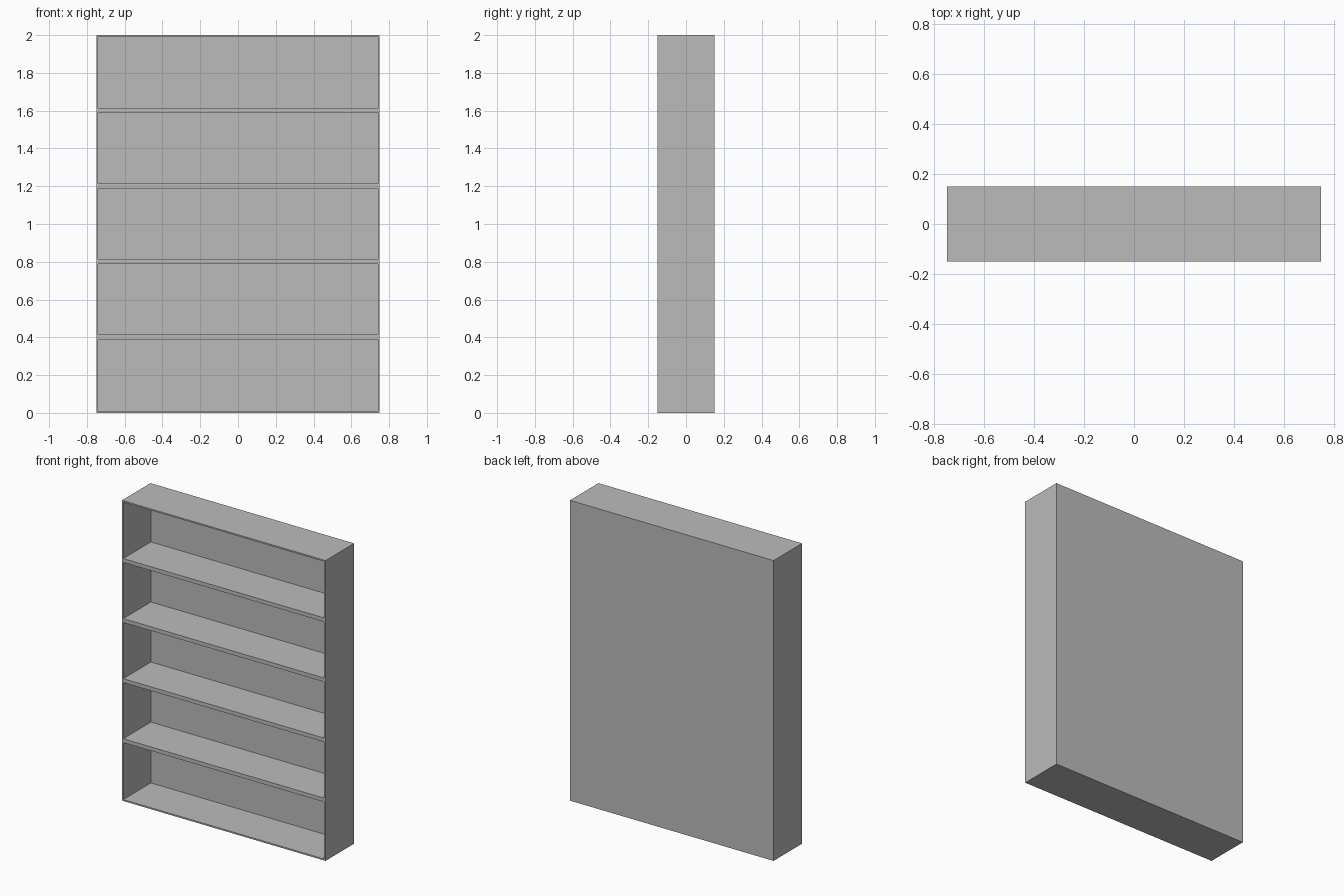
import bpy
import bmesh
from mathutils import Matrix, Vector

default = bpy.data.objects.get("Cube")
if default:
    bpy.data.objects.remove(default, do_unlink=True)

WIDTH, DEPTH, HEIGHT = 1.5, 0.3, 2.0
PANEL = 0.01        # outer casing thickness
SHELF = 0.026       # shelf board thickness
BAYS = 5

# Single painted finish
COLOR = (0.5, 0.5, 0.5, 1.0)
paint = bpy.data.materials.new("grey_paint")
paint.use_nodes = True
paint.diffuse_color = COLOR
paint.node_tree.nodes["Principled BSDF"].inputs["Base Color"].default_value = COLOR


def board(name, size, center):
    """Add a flat-sided board with the given size and center."""
    bm = bmesh.new()
    bmesh.ops.create_cube(bm, size=1.0, matrix=Matrix.Diagonal((*size, 1.0)))
    mesh = bpy.data.meshes.new(name)
    bm.to_mesh(mesh)
    bm.free()
    mesh.materials.append(paint)
    obj = bpy.data.objects.new(name, mesh)
    obj.location = center
    bpy.context.collection.objects.link(obj)
    return obj


# Casing: an open-fronted box with the inside hollowed out as one shell
bm = bmesh.new()
bmesh.ops.create_cube(bm, size=1.0, matrix=Matrix.Diagonal((WIDTH, DEPTH, HEIGHT, 1.0)))
front = min(bm.faces, key=lambda f: f.calc_center_median().y)
bmesh.ops.inset_individual(bm, faces=[front], thickness=PANEL, use_even_offset=True)
pushed = bmesh.ops.extrude_discrete_faces(bm, faces=[front])["faces"]
bmesh.ops.translate(bm, verts=pushed[0].verts[:], vec=Vector((0, DEPTH - PANEL, 0)))
bmesh.ops.recalc_face_normals(bm, faces=bm.faces)
mesh = bpy.data.meshes.new("casing")
bm.to_mesh(mesh)
bm.free()
mesh.materials.append(paint)
casing = bpy.data.objects.new("casing", mesh)
casing.location.z = HEIGHT / 2
bpy.context.collection.objects.link(casing)

# Shelves, evenly spaced and flush with the front edge
for i in range(1, BAYS):
    board(f"shelf_{i}",
          (WIDTH - 2 * PANEL, DEPTH - PANEL, SHELF),
          (0, -PANEL / 2, HEIGHT * i / BAYS + 0.002))
